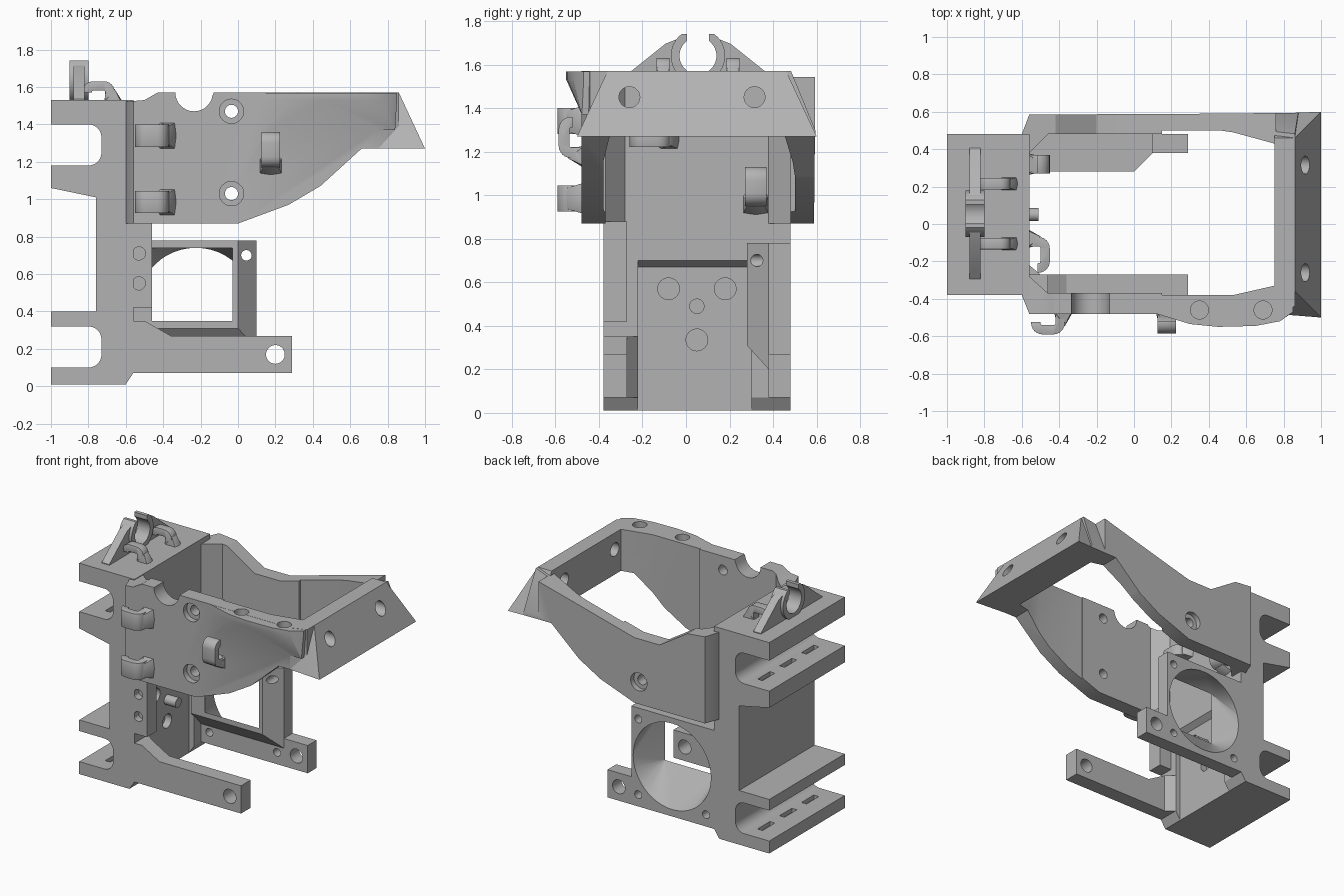
import bpy, bmesh, math
from mathutils import Vector, Matrix

if "Cube" in bpy.data.objects:
    bpy.data.objects.remove(bpy.data.objects["Cube"])

grey = bpy.data.materials.new("plain grey")
grey.use_nodes = True
grey.diffuse_color = (0.45, 0.45, 0.45, 1)
grey.node_tree.nodes["Principled BSDF"].inputs["Base Color"].default_value = grey.diffuse_color


def make(name, bm):
    bmesh.ops.recalc_face_normals(bm, faces=bm.faces)
    mesh = bpy.data.meshes.new(name)
    bm.to_mesh(mesh)
    bm.free()
    mesh.materials.append(grey)
    obj = bpy.data.objects.new(name, mesh)
    bpy.context.collection.objects.link(obj)
    return obj


def place(axis, u, v, w):
    # u, v are the two remaining axes in order
    return {"x": (w, u, v), "y": (u, w, v), "z": (u, v, w)}[axis]


def prism(name, pts, axis, a, b):
    bm = bmesh.new()
    lo = [bm.verts.new(place(axis, u, v, a)) for u, v in pts]
    hi = [bm.verts.new(place(axis, u, v, b)) for u, v in pts]
    bm.faces.new(lo)
    bm.faces.new(hi)
    for i in range(len(pts)):
        j = (i + 1) % len(pts)
        bm.faces.new((lo[i], lo[j], hi[j], hi[i]))
    return make(name, bm)


def hull(name, pts):
    bm = bmesh.new()
    for p in pts:
        bm.verts.new(p)
    bmesh.ops.convex_hull(bm, input=bm.verts)
    return make(name, bm)


def box(name, x, y, z):
    return hull(name, [(i, j, k) for i in x for j in y for k in z])


def arc(cx, cy, r, start=0, end=360, n=32):
    return [(cx + r * math.cos(math.radians(start + (end - start) * i / n)),
             cy + r * math.sin(math.radians(start + (end - start) * i / n)))
            for i in range(n if end - start == 360 else n + 1)]


def apply(obj, mod):
    bpy.context.view_layer.objects.active = obj
    bpy.ops.object.modifier_apply(modifier=mod.name)


def combine(obj, other, operation="DIFFERENCE"):
    mod = obj.modifiers.new("combine", "BOOLEAN")
    mod.operation, mod.solver, mod.object = operation, "EXACT", other
    apply(obj, mod)
    bpy.data.objects.remove(other)


def drill(obj, axis, u, v, r, a, b):
    combine(obj, prism("drill", arc(u, v, r), axis, a, b))


# Column with two clamp channels at its back
def channel(z):
    return ([(-1, z + .22)] + arc(-.80, z + .15, .07, 90, 0, 8)
            + arc(-.80, z + .07, .07, 0, -90, 8) + [(-1, z)])

outline = [(-1, .01), (-.6, .01), (-.56, .07), (-.56, 1.53), (-1, 1.53)]
outline += channel(1.18) + [(-1, 1.06), (-.76, 1.01), (-.76, .40), (-1, .40)] + channel(.10)
column = prism("column", outline, "y", -.38, .48)
combine(column, prism("recess", [(-.6, -.1), (-.4, -.1), (-.4, .70), (-.56, .70), (-.6, .67)],
                      "y", -.22, .30))
for y, z in ((-.08, .57), (.18, .57), (.05, .335)):
    drill(column, "x", y, z, .05, -.65, -.5)
for z in (.10, 1.18):
    for y in (-.2, .05, .3):
        combine(column, box("strap_slit", (-.87, -.83), (y - .07, y + .07), (z - .03, z + .05)))

front_rib = box("front_rib", (-.57, -.46), (-.38, -.27), (.42, .88))
for z in (.55, .71):
    drill(front_rib, "y", -.53, z, .035, -.5, -.33)
locating_pin = prism("locating_pin", arc(.05, .49, .035), "x", -.62, -.51)

# Lower mounting arms
for name, y0, y1 in (("front_lower_arm", -.38, -.27), ("back_lower_arm", .38, .48)):
    arm = prism(name, [(-.6, .01), (-.56, .07), (.29, .07), (.29, .27), (-.36, .27),
                       (-.5, .35), (-.6, .35)], "y", y0, y1)
    drill(arm, "y", .2, .17, .05, y0 - .1, y1 + .1)
    if y0 > 0:
        back_arm = arm
prism("front_arm_root", [(-.6, -.27), (-.56, -.22), (-.5, -.27)], "z", .07, .35)

# Air duct: round at the back, square inside
duct = hull("air_duct", [(x, y, z) for y, x1, z0 in ((.28, 0, .31), (.38, .1, .20), (.48, .1, .10))
                         for x in (-.57, x1) for z in (z0, .78)])
combine(duct, back_arm, "UNION")
funnel = [(x, .48, z) for x, z in arc(-.225, .43, .31, n=48)]
funnel += [(x, .28, z) for x in (-.46, -.03) for z in (.35, .74)]
# extend both ends slightly past the walls
funnel += [(x, .482, z) for x, z in arc(-.225, .43, .31, n=48)]
funnel += [(x, .278, z) for x in (-.46, -.03) for z in (.35, .74)]
combine(duct, hull("funnel", funnel))
for x, z in ((.045, .70), (.045, .155), (-.495, .155)):
    drill(duct, "y", x, z, .028, .2, .6)

# Upper side plates: plan outline cut to the side profile
lower_edge = [(-.62, .87), (0, .87), (.27, .97), (.44, 1.07), (.66, 1.27), (.88, 1.27), (.86, 1.57)]
front_top = [(-.13, 1.57)] + arc(-.235, 1.57, .10, 0, -180, 16)[1:] + [
    (-.43, 1.57), (-.50, 1.53), (-.62, 1.52)]
back_top = [(.75, 1.54), (0, 1.34), (-.2, 1.34), (-.42, 1.48), (-.62, 1.50)]

front_plate = prism("front_side_plate", [
    (-.6, -.38), (-.56, -.48), (.75, -.48), (.86, -.44), (.86, -.36), (.75, -.33), (.53, -.38),
    (.15, -.38), (.15, -.37), (-.46, -.37), (-.56, -.28), (-.6, -.28)], "z", .8, 1.6)
combine(front_plate, prism("profile", lower_edge + front_top, "y", -.7, 0), "INTERSECT")
bulge = [(x, y, z) for x, y in ((.12, -.48), (.3, -.535), (.45, -.55), (.65, -.545), (.78, -.52),
                                (.85, -.47), (.85, -.42), (.12, -.42)) for z in (1.53, 1.569)]
bulge += [(x, -.50, 1.43) for x in (.3, .75)] + [(x, -.478, 1.37) for x in (.15, .84)]
bulge += [(x, -.42, 1.37) for x in (.15, .84)]
combine(front_plate, hull("bulge", bulge), "UNION")
for x in (.35, .69):
    drill(front_plate, "z", x, -.46, .048, 1.5, 1.7)
for z in (1.03, 1.47):
    drill(front_plate, "y", -.035, z, .035, -.7, -.2)
    drill(front_plate, "y", -.035, z, .065, -.7, -.44)

back_plate = prism("back_side_plate", [
    (-.6, .48), (-.56, .585), (.46, .59), (.88, .595), (.88, .44), (.75, .43), (.53, .49),
    (.46, .50), (.15, .50), (.15, .48), (-.46, .48), (-.56, .38), (-.6, .38)], "z", .8, 1.6)
combine(back_plate, prism("profile", lower_edge + back_top, "y", 0, .8), "INTERSECT")
drill(back_plate, "y", -.035, 1.03, .035, .3, .8)
drill(back_plate, "y", -.035, 1.03, .065, .55, .8)
# chamfer the back plate toward the end bar
combine(back_plate, prism("chamfer", [(.47, 1.6), (.61, 1.26), (.8, 1.26), (.8, 1.6)],
                          "x", .76, 1))

# Sloping end bar
end_bar = hull("end_bar", [(.75, -.36, 1.57), (.86, -.36, 1.57), (.75, .46, 1.57), (.86, .46, 1.57),
                           (.75, -.48, 1.27), (1, -.50, 1.27), (.75, .59, 1.27), (1, .60, 1.27)])
for y in (-.26, .315):
    drill(end_bar, "x", y, 1.45, .048, .6, 1.1)

# Split clip on top of the column
mid = .055
half = [(.35, 1.52), (.35, 1.535), (.30, 1.575), (.15, 1.695)]
gap = arc(0, 1.64, .085, 54, -234, 24)
web = half + [(.05, 1.735)] + gap + [(-.05, 1.735)] + [(-u, v) for u, v in reversed(half)]
prism("clip_web", [(mid + u, v) for u, v in web], "x", -.88, -.82)
ring = arc(0, 1.64, .125, -234, 54, 28) + [(.05, 1.74)] + gap + [(-.05, 1.74)]
prism("clip_ring", [(mid + u, v) for u, v in ring], "x", -.90, -.80)


# Cable hooks: a J strap with a flared foot
def hook(name, base, along, out, width, length, height):
    u, v = Vector(along), Vector(out)
    t, r = .05, height * .55
    outer = [(0, -.02), (0, height - r)] + arc(r, height - r, r, 180, 90, 6)
    outer += arc(length - r, height - r, r, 90, 0, 6) + [(length, height * .4)]
    inner = [(length - t, height * .4)] + arc(length - r, height - r, r - t, 0, 90, 6)
    inner += arc(r, height - r, r - t, 90, 180, 6) + [(t, -.02)]
    strap = prism(name, outer + inner, "z", -width / 2, width / 2)
    foot = hull("foot", [(s * .05 + .01, -.02, k * width * .62) for s in (-1, 1) for k in (-1, 1)]
                + [(.0, height * .6, k * width * .4) for k in (-1, 1)]
                + [(-.05, -.02, 0), (.04, height * .6, 0)])
    combine(strap, foot, "UNION")
    turn = Matrix((u, v, u.cross(v))).transposed().to_4x4()
    strap.data.transform(Matrix.Translation(base) @ turn)
    bevel = strap.modifiers.new("soft_edges", "BEVEL")
    bevel.width, bevel.segments, bevel.angle_limit = .012, 2, math.radians(50)
    bevel.limit_method = "ANGLE"
    apply(strap, bevel)

for name, z in (("upper", 1.34), ("lower", .985)):
    hook("front_hook_" + name, (-.37, -.48, z), (-1, 0, 0), (0, -1, 0), .12, .18, .11)
hook("front_hook_side", (.175, -.48, 1.17), (0, 0, 1), (0, -1, 0), .10, .19, .105)
hook("wall_hook_back", (-.56, .32, .95), (0, 0, 1), (1, 0, 0), .10, .18, .11)
hook("wall_hook_front", (-.56, -.07, 1.26), (0, -1, 0), (1, 0, 0), .08, .19, .11)
for name, y in (("front", -.105), ("back", .215)):
    hook("top_hook_" + name, (-.66, y, 1.53), (-1, 0, 0), (0, 0, 1), .06, .17, .10)

# Smooth curved walls, keep edges crisp
bpy.ops.object.select_all(action="DESELECT")
for obj in bpy.context.collection.objects:
    if obj.type == "MESH":
        obj.select_set(True)
        bpy.context.view_layer.objects.active = obj
bpy.ops.object.shade_smooth_by_angle(angle=math.radians(25))
